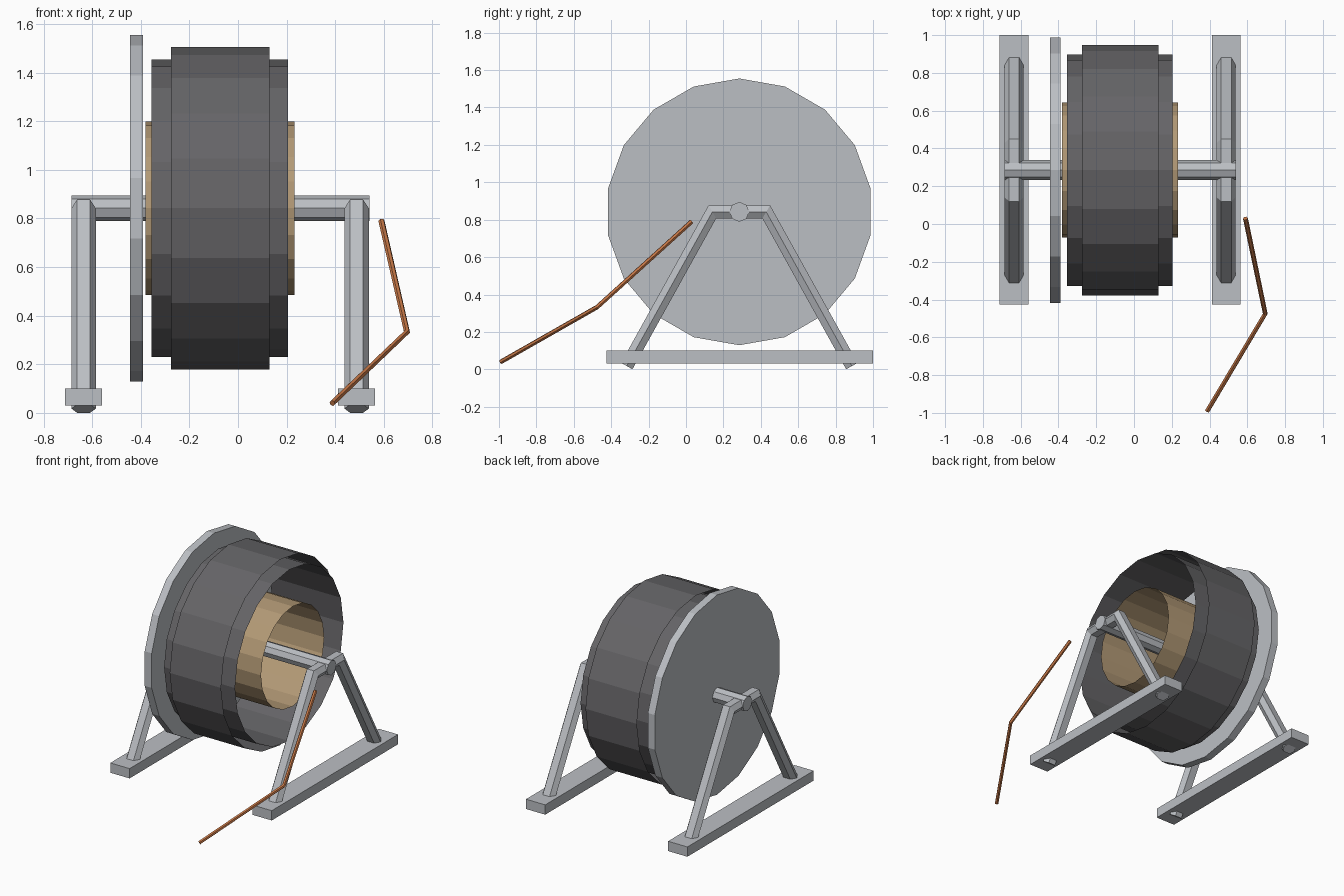
import bpy, bmesh, math
from mathutils import Vector

cube = bpy.data.objects.get("Cube")
if cube:
    bpy.data.objects.remove(cube)

AXIS_Y, AXIS_Z = 0.285, 0.842


def material(name, color):
    m = bpy.data.materials.new(name)
    m.use_nodes = True
    rgba = (*color, 1)
    m.diffuse_color = rgba
    m.node_tree.nodes["Principled BSDF"].inputs["Base Color"].default_value = rgba
    return m


steel = material("light steel", (0.50, 0.52, 0.55))
rubber = material("dark grey", (0.13, 0.128, 0.135))
card = material("tan card", (0.45, 0.32, 0.18))
copper = material("copper", (0.55, 0.18, 0.06))


def add_object(name, bm, mat):
    bmesh.ops.recalc_face_normals(bm, faces=bm.faces)
    mesh = bpy.data.meshes.new(name)
    bm.to_mesh(mesh)
    bm.free()
    mesh.materials.append(mat)
    obj = bpy.data.objects.new(name, mesh)
    bpy.context.collection.objects.link(obj)
    return obj


def loft(name, rings, mat, caps=True):
    """Skin a list of rings of points, with or without end caps."""
    bm = bmesh.new()
    rows = [[bm.verts.new(p) for p in ring] for ring in rings]
    n = len(rows[0])
    for a, b in zip(rows, rows[1:]):
        for i in range(n):
            j = (i + 1) % n
            bm.faces.new((a[i], a[j], b[j], b[i]))
    if caps:
        bm.faces.new(rows[0])
        bm.faces.new(rows[-1])
    return add_object(name, bm, mat)


def cylinder(name, x0, x1, radius, sides, mat, caps=True):
    """Cylinder along the spool axis with a vertex at the top."""
    def ring(x):
        turns = [math.tau * i / sides for i in range(sides)]
        return [(x, AXIS_Y + radius * math.sin(t), AXIS_Z + radius * math.cos(t)) for t in turns]
    return loft(name, [ring(x0), ring(x1)], mat, caps)


def box(name, lo, hi, mat):
    corners = ((lo[0], lo[1]), (hi[0], lo[1]), (hi[0], hi[1]), (lo[0], hi[1]))
    return loft(name, [[(x, y, z) for x, y in corners] for z in (lo[2], hi[2])], mat)


# Spool: end plate, open drum shells and inner core
cylinder("end_plate", -0.445, -0.39, 0.713, 18, steel)
cylinder("drum", -0.355, 0.205, 0.612, 20, rubber, caps=False)
cylinder("drum_band", -0.275, 0.13, 0.663, 20, rubber, caps=False)
cylinder("inner_core", -0.38, 0.232, 0.357, 20, card, caps=False)
cylinder("axle", -0.685, 0.54, 0.053, 8, steel)


# Stands: a bent six-sided bar over a flat foot
def bent_bar(name, x, mat):
    half_top, half_foot, foot_z, thick = 0.144, 0.602, 0.0175, 0.035
    slope = Vector((half_foot - half_top, AXIS_Z - foot_z)).normalized()
    # Outward direction across the bar at a foot and at a mitred corner
    foot_out = Vector((slope.y, slope.x)) * thick
    mitre = (foot_out.normalized() + Vector((0, 1))).normalized()
    top_out = mitre * thick / mitre.y
    stations = [(-1, half_foot, foot_z, foot_out), (-1, half_top, AXIS_Z, top_out),
                (1, half_top, AXIS_Z, top_out), (1, half_foot, foot_z, foot_out)]
    section = [(0.05, 0), (0.027, 1), (-0.027, 1), (-0.05, 0), (-0.027, -1), (0.027, -1)]
    rings = [[(x + dx, AXIS_Y + side * (h + out.x * k), z + out.y * k) for dx, k in section]
             for side, h, z, out in stations]
    return loft(name, rings, mat)


for side, x in (("right", -0.635), ("left", 0.488)):
    bent_bar(side + "_legs", x, steel)
    box(side + "_foot", (x - 0.076, -0.425, 0.03), (x + 0.076, 1.0, 0.10), steel)

# Loose wire end
curve = bpy.data.curves.new("loose_wire", "CURVE")
curve.dimensions = "3D"
curve.bevel_depth = 0.013
curve.bevel_resolution = 1
curve.use_fill_caps = True
path = [(0.59, 0.03, 0.79), (0.695, -0.475, 0.333), (0.388, -0.99, 0.04)]
spline = curve.splines.new("POLY")
spline.points.add(len(path) - 1)
for point, co in zip(spline.points, path):
    point.co = (*co, 1)
spline.use_smooth = False
curve.materials.append(copper)
bpy.context.collection.objects.link(bpy.data.objects.new("loose_wire", curve))
